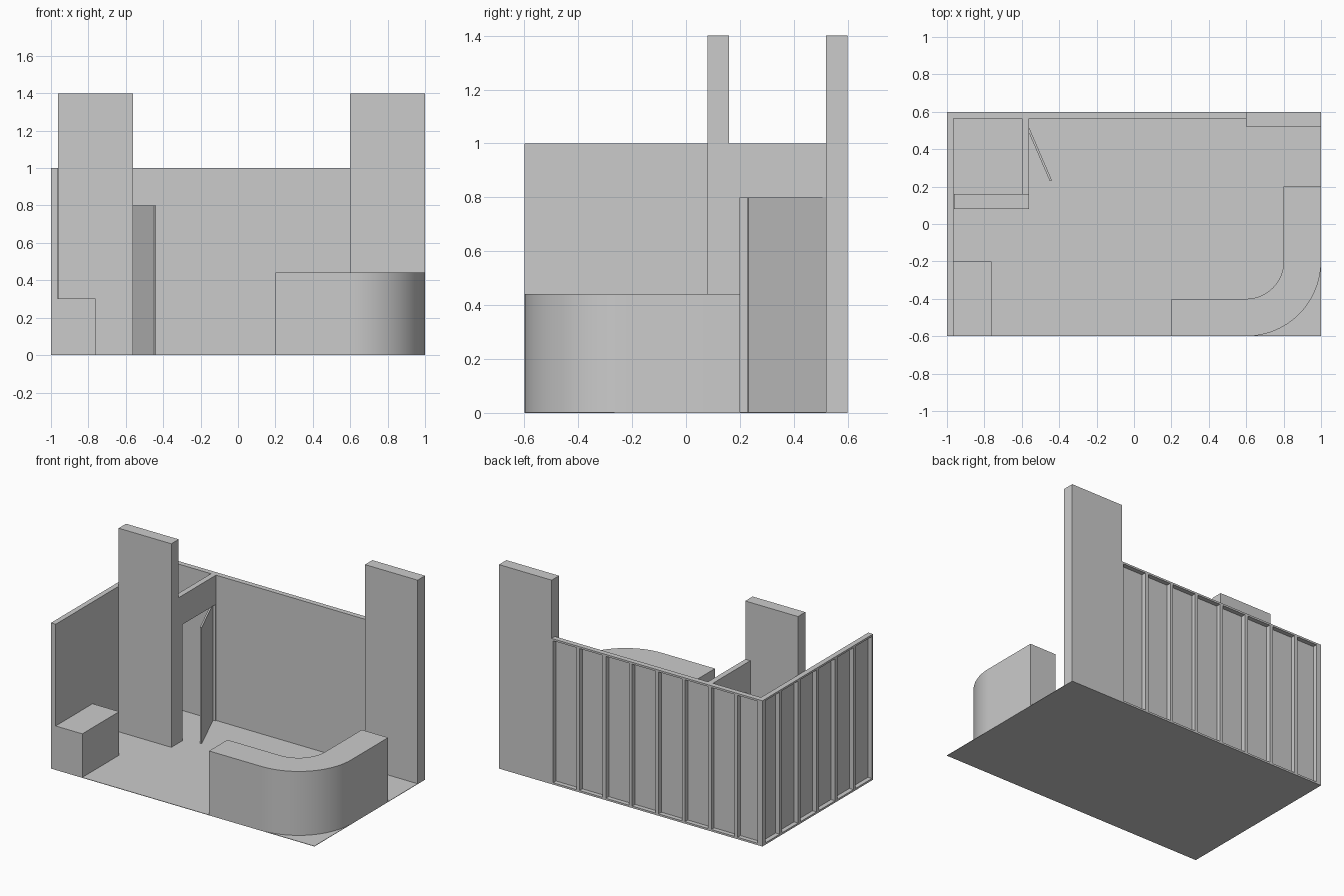
import bpy, bmesh, math

if "Cube" in bpy.data.objects:
    bpy.data.objects.remove(bpy.data.objects["Cube"])


def box(name, x0, x1, y0, y1, z0, z1):
    bm = bmesh.new()
    bmesh.ops.create_cube(bm, size=1)
    for v in bm.verts:
        v.co.x = x0 if v.co.x < 0 else x1
        v.co.y = y0 if v.co.y < 0 else y1
        v.co.z = z0 if v.co.z < 0 else z1
    return finish(name, bm)


def prism(name, outline, z0, z1):
    bm = bmesh.new()
    face = bm.faces.new([bm.verts.new((x, y, z0)) for x, y in outline])
    top = bmesh.ops.extrude_face_region(bm, geom=[face])["geom"]
    bmesh.ops.translate(bm, vec=(0, 0, z1 - z0),
                        verts=[g for g in top if isinstance(g, bmesh.types.BMVert)])
    return finish(name, bm)


def finish(name, bm):
    bmesh.ops.recalc_face_normals(bm, faces=bm.faces)
    me = bpy.data.meshes.new(name)
    bm.to_mesh(me)
    bm.free()
    ob = bpy.data.objects.new(name, me)
    bpy.context.collection.objects.link(ob)
    return ob


def arc(cx, cy, r, a0, a1, n=24):
    return [(cx + r * math.cos(math.radians(a0 + (a1 - a0) * i / n)),
             cy + r * math.sin(math.radians(a0 + (a1 - a0) * i / n))) for i in range(n + 1)]


T = 0.036      # framed wall thickness
SKIN = 0.005   # panel thickness
STUD = 0.024   # stud width
RAIL = 0.013   # rail height


def framed_wall(name, start, end, place):
    """Panel with studs and rails on its outer side; place maps (along, depth from outside)."""
    def part(label, a0, a1, d0, d1, z0, z1):
        box(name + "_" + label, *place(a0, a1, d0, d1), z0, z1)
    part("panel", start, end, T - SKIN, T, 0, 1)
    part("top_rail", start, end, 0, T - SKIN, 1 - RAIL, 1)
    part("bottom_rail", start, end, 0, T - SKIN, 0, RAIL)
    bays = round((end - start) / 0.2)
    for i in range(bays + 1):
        c = start + i * 0.2
        part("stud", max(start, c - STUD / 2), min(end, c + STUD / 2),
             0, T - SKIN, RAIL, 1 - RAIL)


# Floor
box("floor", -1, 1, -0.6, 0.6, 0, 0.003)

# Framed back and side walls
framed_wall("back_wall", -1, 0.6, lambda a0, a1, d0, d1: (a0, a1, 0.6 - d1, 0.6 - d0))
framed_wall("side_wall", -0.6, 0.6, lambda a0, a1, d0, d1: (-1 + d0, -1 + d1, a0, a1))

# Tall columns
box("left_column", -0.962, -0.562, 0.08, 0.16, 0, 1.4)
box("right_column", 0.6, 1, 0.52, 0.6, 0, 1.4)

# Storage room partition with doorway
box("partition_jamb", -0.6, -0.562, 0.16, 0.2, 0, 1)
box("partition_lintel", -0.6, -0.562, 0.2, 0.564, 0.8, 1)
box("partition_back_jamb", -0.6, -0.562, 0.556, 0.564, 0, 0.8)

# Open door leaf
door = box("door", 0, 0.348, -0.006, 0.006, 0.003, 0.8)
door.location = (-0.582, 0.55, 0)
door.rotation_euler.z = math.atan2(-0.32, 0.138)

# Low display box
box("low_plinth", -0.964, -0.762, -0.6, -0.2, 0, 0.302)

# Curved reception counter
outline = ([(0.2, -0.6)] + arc(0.6, -0.2, 0.4, -90, 0) + [(1, 0.2), (0.8, 0.2)]
           + arc(0.6, -0.2, 0.2, 0, -90) + [(0.2, -0.4)])
counter = prism("counter", outline, 0, 0.442)
bpy.context.view_layer.objects.active = counter
counter.select_set(True)
bpy.ops.object.shade_smooth_by_angle(angle=math.radians(30))
